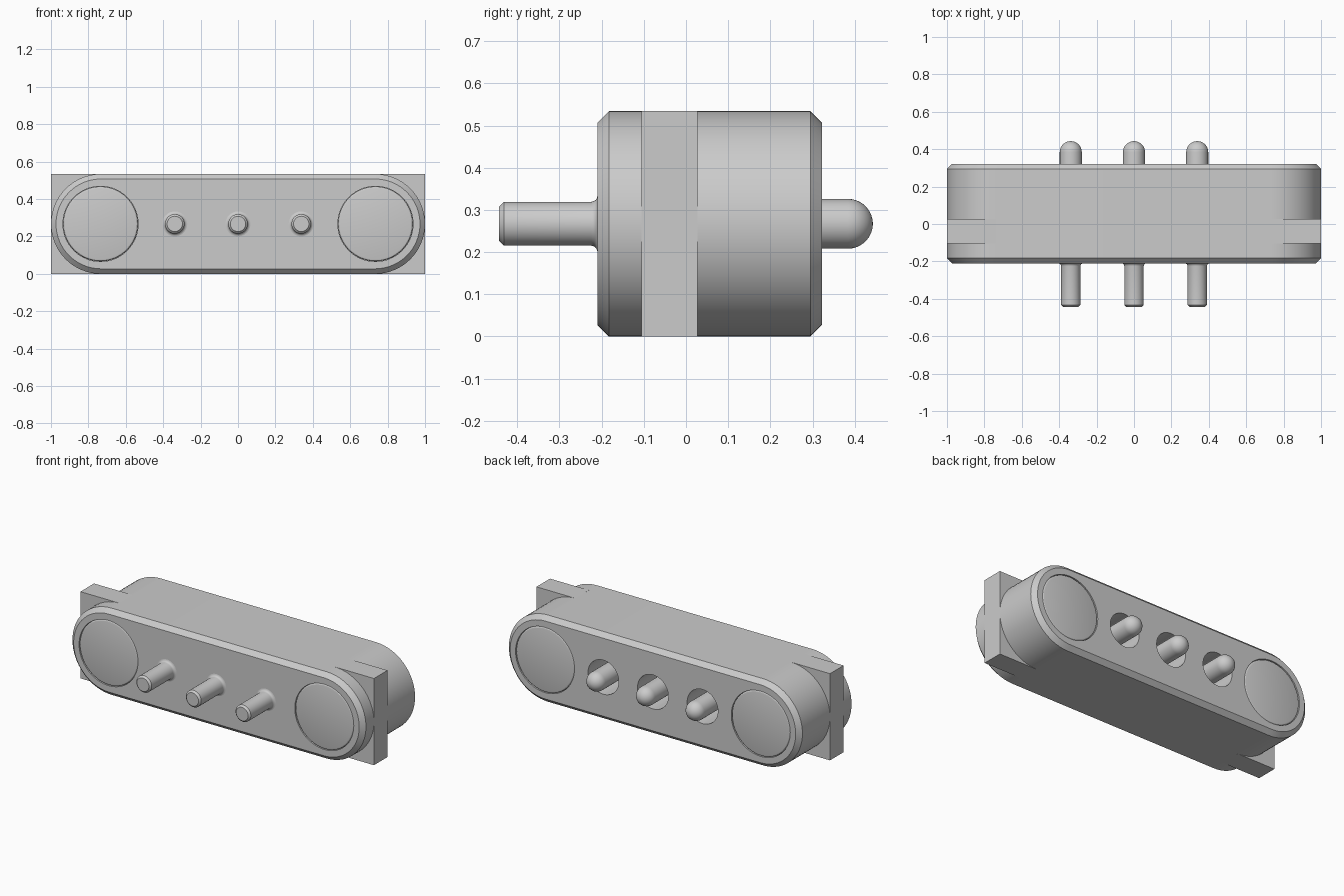
import bpy, bmesh
from math import sin, cos, pi

if "Cube" in bpy.data.objects:
    bpy.data.objects.remove(bpy.data.objects["Cube"])

R = 0.267            # half height of the rounded body
FRONT, BACK = -0.21, 0.322
CH = 0.027           # body edge chamfer


def finish(name, bm):
    bmesh.ops.recalc_face_normals(bm, faces=bm.faces)
    me = bpy.data.meshes.new(name)
    bm.to_mesh(me)
    bm.free()
    ob = bpy.data.objects.new(name, me)
    bpy.context.collection.objects.link(ob)
    return ob


def smooth(ob):
    bpy.ops.object.select_all(action='DESELECT')
    ob.select_set(True)
    bpy.context.view_layer.objects.active = ob
    bpy.ops.object.shade_smooth_by_angle(angle=0.5)


def skin(bm, rings):
    """Bridge closed rings of points and cap both ends."""
    loops = [[bm.verts.new(p) for p in ring] for ring in rings]
    n = len(loops[0])
    for a, b in zip(loops, loops[1:]):
        for i in range(n):
            j = (i + 1) % n
            bm.faces.new((a[i], a[j], b[j], b[i]))
    bm.faces.new(loops[0])
    bm.faces.new(loops[-1])


def lathe(bm, x, profile, n=48):
    """Revolve (radius, y) points about a y axis line at x, mid height."""
    skin(bm, [[(x + r * cos(2 * pi * i / n), y, R + r * sin(2 * pi * i / n))
               for i in range(n)] for r, y in profile])


def stadium(inset, y, n=32):
    r, c = R - inset, 1 - R
    pts = []
    for side, start in ((1, -pi / 2), (-1, pi / 2)):
        for i in range(n + 1):
            a = start + pi * i / n
            pts.append((side * c + r * cos(a), y, R + r * sin(a)))
    return pts


# Rounded body with chamfered front and back rims
bm = bmesh.new()
skin(bm, [stadium(CH, FRONT), stadium(0, FRONT + CH),
          stadium(0, BACK - CH), stadium(CH, BACK)])
body = finish("body", bm)

# Cut magnet pockets on both faces and pin wells in the back
bm = bmesh.new()
for x in (-0.735, 0.735):
    lathe(bm, x, [(0.201, FRONT - 0.1), (0.201, FRONT + 0.05)], 64)
    lathe(bm, x, [(0.201, BACK - 0.05), (0.201, BACK + 0.1)], 64)
for x in (-0.338, 0, 0.338):
    lathe(bm, x, [(0.105, BACK - 0.2), (0.105, BACK + 0.1)])
cutter = finish("pocket_cutter", bm)
cutter.hide_render = True
mod = body.modifiers.new("pockets", 'BOOLEAN')
mod.operation, mod.solver, mod.object = 'DIFFERENCE', 'EXACT', cutter
bpy.context.view_layer.objects.active = body
bpy.ops.object.modifier_apply(modifier=mod.name)
bpy.data.objects.remove(cutter)
smooth(body)

# Square-cornered retaining flange at each end
for side, label in ((-1, "left"), (1, "right")):
    bm = bmesh.new()
    skin(bm, [[(side * x, y, z) for x, z in
               ((0.735, 0), (1, 0), (1, 2 * R), (0.735, 2 * R))]
              for y in (-0.105, 0.027)])
    finish("flange_" + label, bm)

# Flush magnets with a softened rim
for x, label in ((-0.735, "left"), (0.735, "right")):
    for face, d, end in ((FRONT, 1, "front"), (BACK, -1, "back")):
        bm = bmesh.new()
        rim = [(0.188 + 0.012 * sin(t * pi / 6),
                face + d * 0.012 * (1 - cos(t * pi / 6))) for t in range(4)]
        lathe(bm, x, rim + [(0.2, face + d * 0.049)], 64)
        smooth(finish(f"magnet_{label}_{end}", bm))

# Spring contact pins: chamfered tail with fillet in front, domed tip behind
flare = [(0.067 - 0.015 * sin(t * pi / 8), FRONT - 0.015 * (1 - cos(t * pi / 8)))
         for t in range(4, -1, -1)]
dome = [(0.059 * cos(t * pi / 18), 0.384 + 0.059 * sin(t * pi / 18))
        for t in range(9)]
for i, x in enumerate((-0.338, 0, 0.338)):
    bm = bmesh.new()
    lathe(bm, x, [(0.041, -0.443), (0.052, -0.432)] + flare
          + [(0.067, FRONT + 0.01), (0.059, FRONT + 0.02)] + dome
          + [(0.002, 0.443)])
    smooth(finish(f"contact_pin_{i + 1}", bm))
